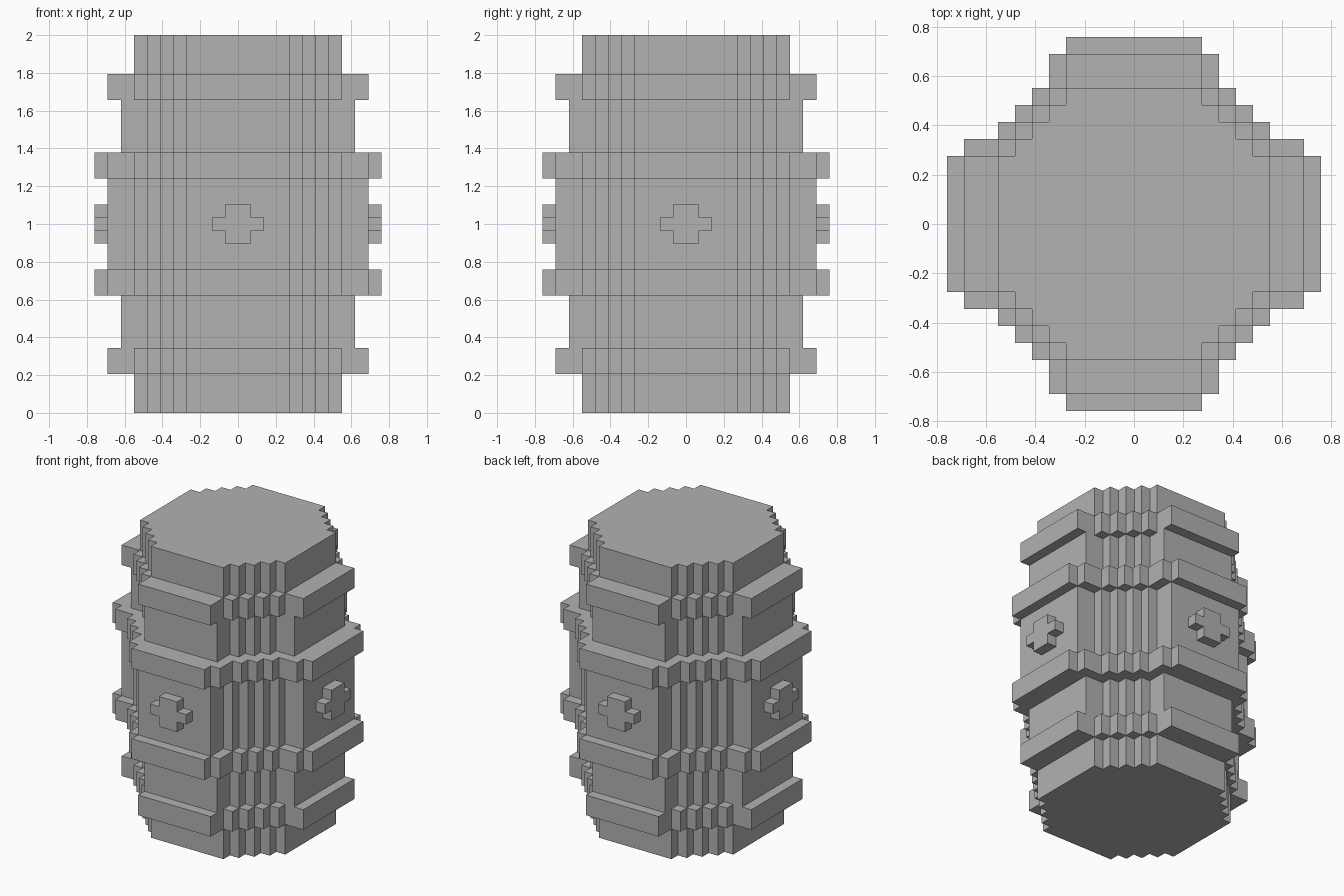
import bpy
import bmesh

U = 2 / 29  # edge length of one block

cube = bpy.data.objects.get("Cube")
if cube:
    bpy.data.objects.remove(cube, do_unlink=True)

grey = bpy.data.materials.new("stone_grey")
grey.use_nodes = True
color = (0.445, 0.445, 0.445, 1)
grey.diffuse_color = color
grey.node_tree.nodes["Principled BSDF"].inputs["Base Color"].default_value = color


def layer(corners, z0, z1):
    """Blocks of a four-way symmetric stepped slab, given its outer step corners."""
    span = range(-11, 11)
    return {(x, y, z) for x in span for y in span for z in range(z0, z1)
            if any(abs(x + .5) < a and abs(y + .5) < b for a, b in corners)}


def stepped(reach, steps):
    """Stepped outline: a cross of the given reach plus diagonal steps."""
    return [(4, reach), (reach, 4)] + steps


inner_steps = [(5, 7), (6, 6), (7, 5)]
middle_steps = [(5, 8), (6, 7), (7, 6), (8, 5)]
outer_steps = [(5, 10), (6, 8), (7, 7), (8, 6), (10, 5)]

end = stepped(8, inner_steps)
stave = stepped(9, inner_steps)
belly = stepped(10, middle_steps)
wide_hoop = stepped(11, outer_steps)

# Barrel sections, from the ground up
parts = {
    "bottom_end": layer(end, 0, 3),
    "bottom_hoop": layer(belly, 3, 5),
    "lower_staves": layer(stave, 5, 9),
    "lower_wide_hoop": layer(wide_hoop, 9, 11),
    "belly": layer(belly, 11, 18),
    "upper_wide_hoop": layer(wide_hoop, 18, 20),
    "upper_staves": layer(stave, 20, 24),
    "top_hoop": layer(belly, 24, 26),
    "top_end": layer(end, 26, 29),
}

# Raised cross on each of the four sides
cross = {(i, 14) for i in range(-2, 2)} | {(i, k) for i in (-1, 0) for k in (13, 14, 15)}
parts["front_cross"] = {(i, -11, k) for i, k in cross}
parts["back_cross"] = {(i, 10, k) for i, k in cross}
parts["left_cross"] = {(10, i, k) for i, k in cross}
parts["right_cross"] = {(-11, i, k) for i, k in cross}

solid = set().union(*parts.values())


def build(name, blocks):
    """Skin the exposed sides of the blocks and merge coplanar faces."""
    bm = bmesh.new()
    verts = {}

    def vert(p):
        if p not in verts:
            verts[p] = bm.verts.new([c * U for c in p])
        return verts[p]

    for block in blocks:
        for axis in range(3):
            u, v = (axis + 1) % 3, (axis + 2) % 3
            for side in (0, 1):
                beside = list(block)
                beside[axis] += 2 * side - 1
                if tuple(beside) in solid:
                    continue
                loop = []
                for du, dv in ((0, 0), (1, 0), (1, 1), (0, 1)):
                    p = list(block)
                    p[axis] += side
                    p[u] += du
                    p[v] += dv
                    loop.append(vert(tuple(p)))
                bm.faces.new(loop if side else loop[::-1])
    bmesh.ops.dissolve_limit(bm, angle_limit=0.01, verts=bm.verts[:], edges=bm.edges[:])
    mesh = bpy.data.meshes.new(name)
    bm.to_mesh(mesh)
    bm.free()
    mesh.materials.append(grey)
    bpy.context.collection.objects.link(bpy.data.objects.new(name, mesh))


for part_name, part_blocks in parts.items():
    build(part_name, part_blocks)
